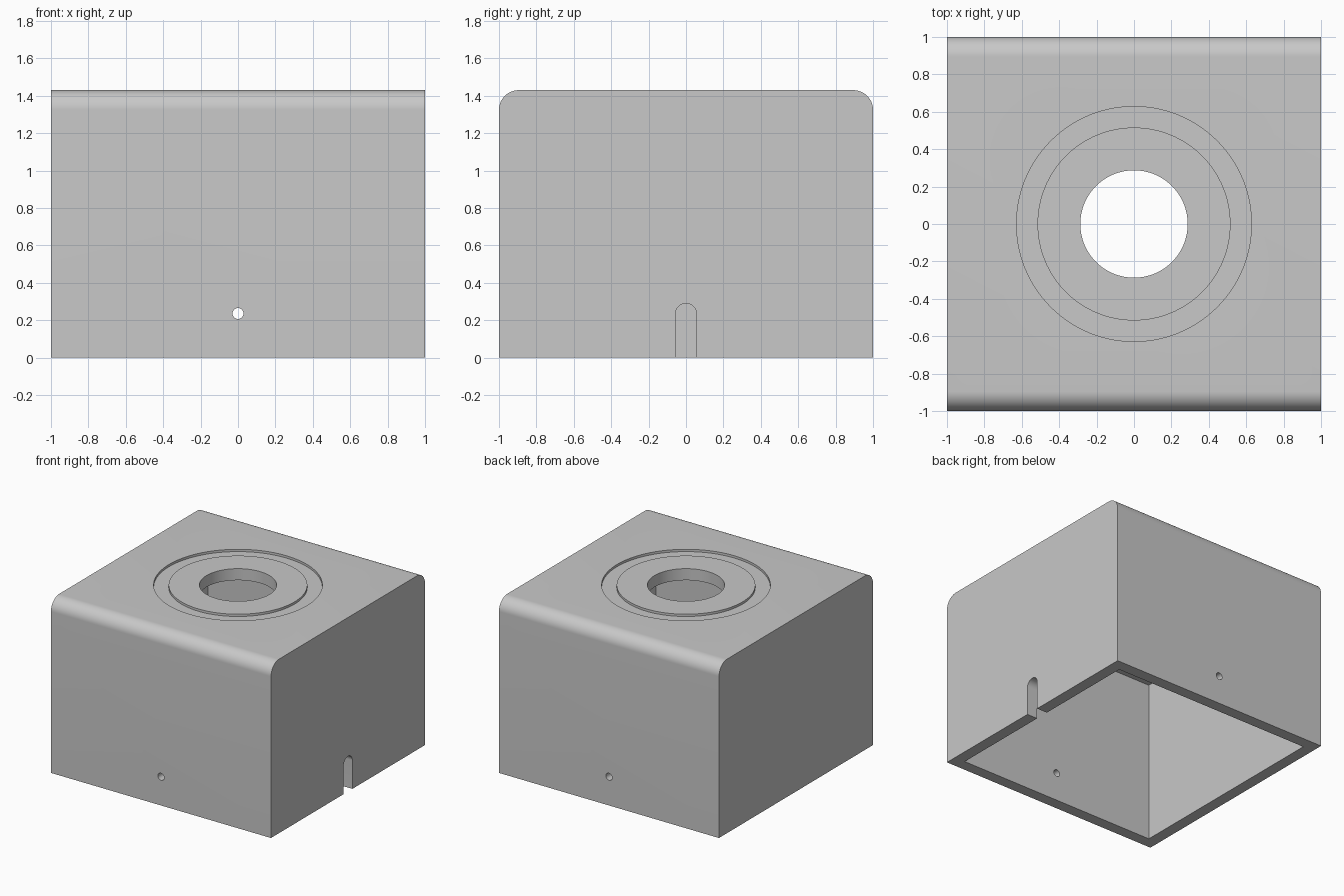
import bpy
import bmesh
import math
from mathutils import Matrix, Vector

if "Cube" in bpy.data.objects:
    bpy.data.objects.remove(bpy.data.objects["Cube"], do_unlink=True)

HEIGHT = 1.43
WALL = 0.095
FILLET = 0.105

grey = bpy.data.materials.new("plain_grey")
grey.use_nodes = True
grey.diffuse_color = (0.58, 0.58, 0.58, 1)
grey.node_tree.nodes["Principled BSDF"].inputs["Base Color"].default_value = grey.diffuse_color


def add_object(name, bm):
    bmesh.ops.recalc_face_normals(bm, faces=bm.faces)
    mesh = bpy.data.meshes.new(name)
    bm.to_mesh(mesh)
    bm.free()
    obj = bpy.data.objects.new(name, mesh)
    mesh.materials.append(grey)
    bpy.context.collection.objects.link(obj)
    return obj


def box(low, high):
    low, high = Vector(low), Vector(high)
    bm = bmesh.new()
    place = Matrix.Translation((low + high) / 2) @ Matrix.Diagonal((high - low).to_4d())
    place[3][3] = 1
    bmesh.ops.create_cube(bm, size=1, matrix=place)
    return bm


def extrude_profile(points, offset):
    """Solid made by sweeping a closed outline along a straight offset."""
    bm = bmesh.new()
    face = bm.faces.new([bm.verts.new(p) for p in points])
    swept = bmesh.ops.extrude_face_region(bm, geom=[face], use_keep_orig=True)
    moved = [v for v in swept["geom"] if isinstance(v, bmesh.types.BMVert)]
    bmesh.ops.translate(bm, verts=moved, vec=offset)
    return bm


def arc(radius, start, end, count):
    """Points on an arc, both ends included, as pairs."""
    angles = [start + (end - start) * i / count for i in range(count + 1)]
    return [(radius * math.cos(a), radius * math.sin(a)) for a in angles]


def circle(radius, count):
    return arc(radius, 0, math.tau, count)[:-1]


def ring(inner, outer, low, high, count):
    """Square-section ring lathed round the z axis."""
    bm = bmesh.new()
    loops = [[bm.verts.new((x, y, z)) for x, y in circle(r, count)]
             for r, z in ((inner, low), (outer, low), (outer, high), (inner, high))]
    for k in range(4):
        a, b = loops[k], loops[(k + 1) % 4]
        for i in range(count):
            j = (i + 1) % count
            bm.faces.new((a[i], a[j], b[j], b[i]))
    return bm


# Outer block with the front and back top edges rounded
bm = box((-1, -1, 0), (1, 1, HEIGHT))
top_edges = [e for e in bm.edges
             if all(v.co.z > 1 for v in e.verts)
             and abs(e.verts[0].co.y - e.verts[1].co.y) < 0.01]
bmesh.ops.bevel(bm, geom=top_edges, offset=FILLET, segments=16, profile=0.5, affect="EDGES")
housing = add_object("housing", bm)

# Hollow interior, open underneath
inner = 1 - WALL
cutters = [add_object("cavity_cutter", box((-inner, -inner, -0.2), (inner, inner, HEIGHT - WALL)))]

# Round opening through the top
points = [(x, y, HEIGHT - 0.3) for x, y in circle(0.287, 96)]
cutters.append(add_object("opening_cutter", extrude_profile(points, (0, 0, 0.6))))

# Shallow ring groove round the opening
cutters.append(add_object("groove_cutter", ring(0.516, 0.628, HEIGHT - 0.019, HEIGHT + 0.1, 128)))

# Small screw hole through the front and back walls
points = [(x, -1.2, 0.236 + z) for x, z in circle(0.029, 32)]
cutters.append(add_object("screw_hole_cutter", extrude_profile(points, (0, 2.4, 0))))

# Round-topped cable slot in the left wall only
points = [(0.8, y, 0.233 + z) for y, z in arc(0.057, 0, math.pi, 24)]
points += [(0.8, -0.057, -0.1), (0.8, 0.057, -0.1)]
cutters.append(add_object("cable_slot_cutter", extrude_profile(points, (0.4, 0, 0))))

# Cut the block, then remove the cutters
for cutter in cutters:
    cut = housing.modifiers.new(cutter.name, "BOOLEAN")
    cut.operation = "DIFFERENCE"
    cut.solver = "EXACT"
    cut.object = cutter
depsgraph = bpy.context.evaluated_depsgraph_get()
result = bpy.data.meshes.new_from_object(housing.evaluated_get(depsgraph))
housing.modifiers.clear()
housing.data = result
result.name = "housing"
for cutter in cutters:
    bpy.data.objects.remove(cutter, do_unlink=True)
result.materials.clear()
result.materials.append(grey)
for face in result.polygons:
    face.material_index = 0

# Smooth rounds, sharp edges
bpy.ops.object.select_all(action="DESELECT")
housing.select_set(True)
bpy.context.view_layer.objects.active = housing
bpy.ops.object.shade_smooth_by_angle(angle=math.radians(30))
